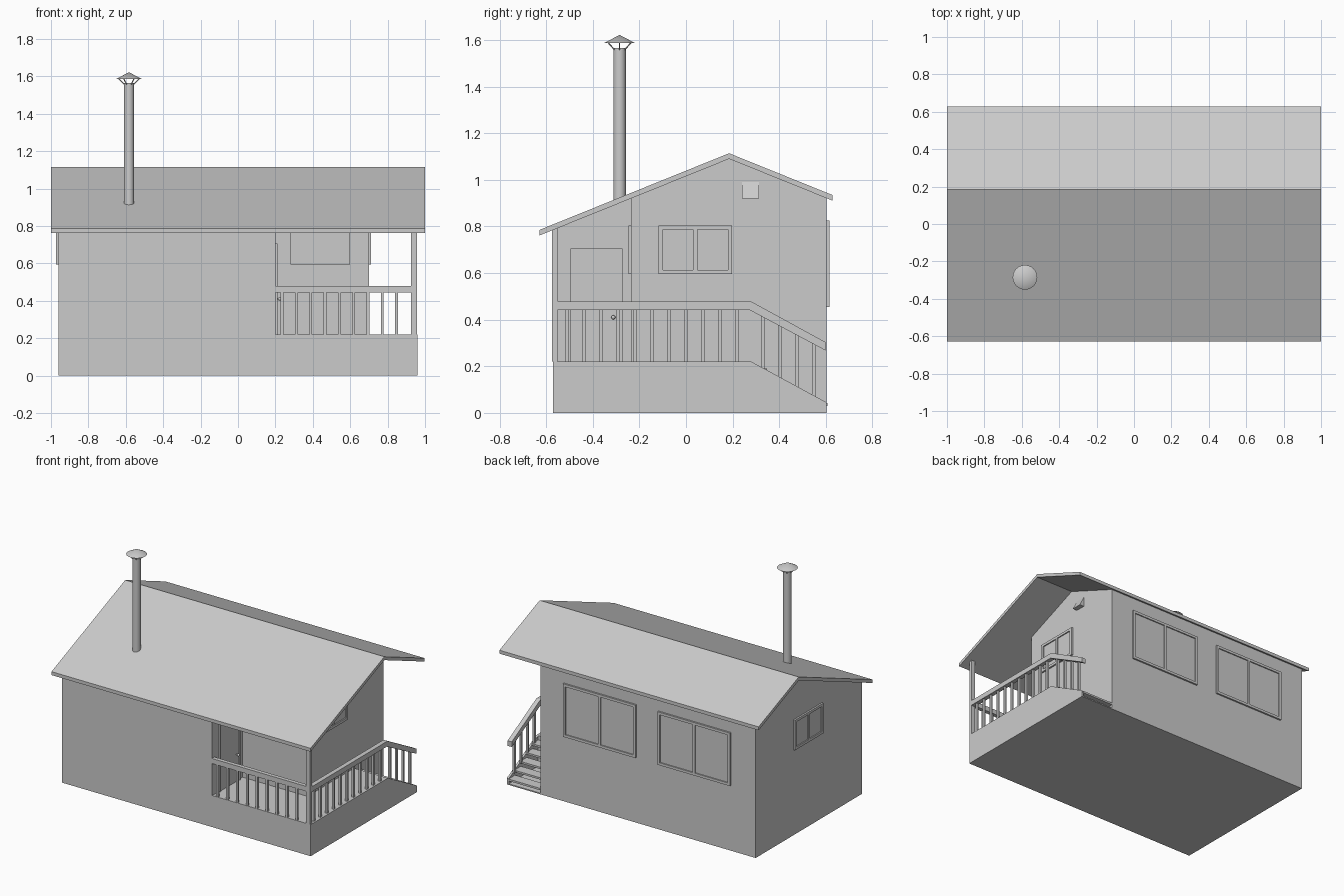
import bpy, bmesh
from math import pi, cos, sin, radians
from mathutils import Vector, Matrix

if "Cube" in bpy.data.objects:
    bpy.data.objects.remove(bpy.data.objects["Cube"])


def make(name, bm, matrix=None):
    bmesh.ops.recalc_face_normals(bm, faces=bm.faces)
    me = bpy.data.meshes.new(name)
    bm.to_mesh(me)
    bm.free()
    ob = bpy.data.objects.new(name, me)
    bpy.context.collection.objects.link(ob)
    if matrix:
        ob.matrix_world = matrix
    return ob


def add_box(bm, x0, x1, y0, y1, z0, z1):
    m = Matrix.Translation(((x0 + x1) / 2, (y0 + y1) / 2, (z0 + z1) / 2))
    bmesh.ops.create_cube(bm, size=1, matrix=m @ Matrix.Diagonal((x1 - x0, y1 - y0, z1 - z0, 1)))


def boxes(name, items, matrix=None):
    bm = bmesh.new()
    for b in items:
        add_box(bm, *b)
    return make(name, bm, matrix)


def prism(name, profile, x0, x1):
    """Extrude a (y, z) profile along x."""
    bm = bmesh.new()
    f = bm.faces.new([bm.verts.new((x0, y, z)) for y, z in profile])
    ext = bmesh.ops.extrude_face_region(bm, geom=[f])
    bmesh.ops.translate(bm, vec=(x1 - x0, 0, 0),
                        verts=[v for v in ext["geom"] if isinstance(v, bmesh.types.BMVert)])
    return make(name, bm)


def add_cone(bm, p, q, r1, r2, n):
    p, q = Vector(p), Vector(q)
    d = q - p
    m = Matrix.Translation((p + q) / 2) @ d.to_track_quat('Z', 'Y').to_matrix().to_4x4()
    bmesh.ops.create_cone(bm, cap_ends=True, segments=n, radius1=r1, radius2=r2,
                          depth=d.length, matrix=m)


def smooth(ob):
    bpy.ops.object.select_all(action='DESELECT')
    ob.select_set(True)
    bpy.context.view_layer.objects.active = ob
    bpy.ops.object.shade_smooth_by_angle(angle=radians(35))


RIDGE = 0.185
DECK = 0.22


def under(y):
    return 1.09 - 0.404 * abs(y - RIDGE)


# Roof: chevron profile along the full length
T = 0.024
prism("roof", [(-0.628, under(-0.628)), (RIDGE, under(RIDGE)), (0.628, under(0.628)),
               (0.628, under(0.628) + T), (RIDGE, under(RIDGE) + T),
               (-0.628, under(-0.628) + T)], -1, 1)

# House walls, with the porch corner cut away
house = prism("house_walls", [(-0.57, 0), (0.603, 0), (0.603, under(0.603) + .004),
                              (RIDGE, under(RIDGE) + .004), (-0.57, under(-0.57) + .004)],
              -0.96, 0.70)
cutter = boxes("porch_cutter", [(0.20, 0.9, -0.8, -0.235, DECK, 2)])
cutter.hide_render = True
cutter.hide_set(True)
mod = house.modifiers.new("porch", 'BOOLEAN')
mod.operation = 'DIFFERENCE'
mod.solver = 'EXACT'
mod.object = cutter

# Porch base, stair side panel and treads
boxes("porch_base", [(0.70, 0.96, -0.57, 0.28, 0, DECK)])
prism("stair_side", [(0.28, 0), (0.603, 0), (0.603, 0.045), (0.28, DECK)], 0.945, 0.96)
boxes("stair_floor", [(0.70, 0.945, 0.28, 0.603, 0, 0.008)])
boxes("stair_treads", [(0.70, 0.95, 0.275 + 0.065 * i, 0.347 + 0.065 * i,
                        0.178 - 0.037 * i, 0.191 - 0.037 * i) for i in range(5)])

# Porch post and railings
boxes("corner_post", [(0.925, 0.956, -0.574, -0.552, DECK, under(-0.56) + .005)])
boxes("front_rail", [(0.20, 0.956, -0.574, -0.546, 0.445, 0.48)])
prism("side_rail", [(-0.552, 0.442), (0.272, 0.442), (0.598, 0.268),
                    (0.598, 0.304), (0.28, 0.478), (-0.552, 0.478)], 0.926, 0.958)
B = 0.0075
boxes("front_balusters", [(x - B, x + B, -0.568, -0.553, DECK, 0.45)
                          for x in (0.236 + 0.0765 * i for i in range(9))])
boxes("side_balusters", [(0.934, 0.949, y - B, y + B, DECK, 0.45)
                         for y in (0.073 * k for k in range(-7, 4))])
stair_b = []
for y in (0.329, 0.402, 0.475, 0.548):
    drop = 0.54 * (y - 0.28)
    stair_b.append((0.934, 0.949, y - B, y + B, DECK - drop - .01, 0.45 - drop))
boxes("stair_balusters", stair_b)


# Windows: outer frame, centre bar and two recessed panes, local front is -y
def window(name, w, h, loc, turn, f=0.018, d=0.012):
    a, b = w / 2, h / 2
    items = [(-a, a, -d, 0, b - f, b), (-a, a, -d, 0, -b, -b + f),
             (-a, -a + f, -d, 0, -b + f, b - f), (a - f, a, -d, 0, -b + f, b - f),
             (-f / 2, f / 2, -d, 0, -b + f, b - f),
             (-a + f, -f / 2, -0.004, 0, -b + f, b - f),
             (f / 2, a - f, -0.004, 0, -b + f, b - f)]
    boxes(name, items, Matrix.Translation(loc) @ Matrix.Rotation(turn, 4, 'Z'))


window("porch_window", 0.32, 0.21, (0.44, -0.235, 0.70), 0)
window("right_window", 0.315, 0.21, (0.70, 0.04, 0.70), pi / 2)
window("left_window", 0.315, 0.21, (-0.96, 0.03, 0.70), -pi / 2)
window("back_window_a", 0.56, 0.37, (0.24, 0.603, 0.64), pi)
window("back_window_b", 0.56, 0.37, (-0.49, 0.603, 0.64), pi)

# Door with frame and knob
boxes("door_frame", [(0.20, 0.211, -0.495, -0.486, DECK, 0.706),
                     (0.20, 0.211, -0.281, -0.272, DECK, 0.706),
                     (0.20, 0.211, -0.486, -0.281, 0.697, 0.706)])
boxes("door", [(0.20, 0.205, -0.486, -0.281, DECK, 0.697)])
bm = bmesh.new()
add_cone(bm, (0.204, -0.312, 0.41), (0.218, -0.312, 0.41), 0.004, 0.004, 10)
bmesh.ops.create_uvsphere(bm, u_segments=12, v_segments=8, radius=0.009,
                          matrix=Matrix.Translation((0.222, -0.312, 0.41)))
smooth(make("door_knob", bm))

# Gable vent: small wedge hood
bm = bmesh.new()
pts = [(0.70, 0.99), (0.70, 0.92), (0.735, 0.92)]
f = bm.faces.new([bm.verts.new((x, 0.24, z)) for x, z in pts])
ext = bmesh.ops.extrude_face_region(bm, geom=[f])
bmesh.ops.translate(bm, vec=(0, 0.073, 0),
                    verts=[v for v in ext["geom"] if isinstance(v, bmesh.types.BMVert)])
make("gable_vent", bm)

# Stove pipe, cap and cap struts
CX, CY = -0.583, -0.285
bm = bmesh.new()
add_cone(bm, (CX, CY, 0.86), (CX, CY, 1.565), 0.027, 0.027, 24)
smooth(make("stove_pipe", bm))
bm = bmesh.new()
add_cone(bm, (CX, CY, 1.587), (CX, CY, 1.622), 0.066, 0.0, 24)
smooth(make("pipe_cap", bm))
bm = bmesh.new()
for i in range(6):
    c, s = cos(i * pi / 3), sin(i * pi / 3)
    add_cone(bm, (CX + .025 * c, CY + .025 * s, 1.558),
             (CX + .058 * c, CY + .058 * s, 1.59), 0.003, 0.003, 6)
make("cap_struts", bm)
